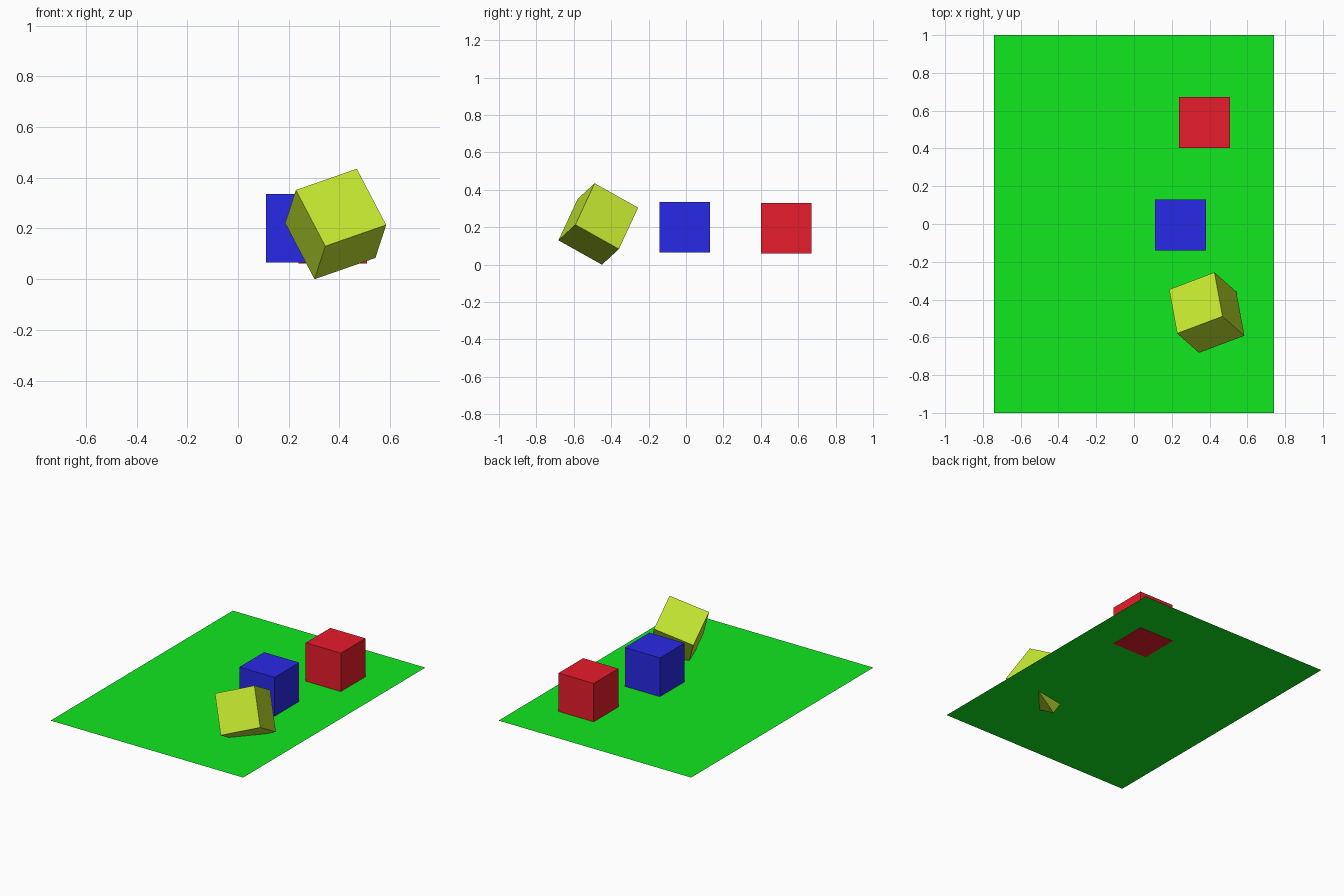
import bpy
from mathutils import Matrix, Vector

if "Cube" in bpy.data.objects:
    bpy.data.objects.remove(bpy.data.objects["Cube"])

SIZE = 0.27


def paint(obj, name, color):
    mat = bpy.data.materials.new(name)
    mat.diffuse_color = (*color, 1)
    mat.use_nodes = True
    mat.node_tree.nodes["Principled BSDF"].inputs["Base Color"].default_value = mat.diffuse_color
    obj.data.materials.append(mat)


def cube(name, center, color, axes=None):
    bpy.ops.mesh.primitive_cube_add(size=SIZE)
    obj = bpy.context.object
    obj.name = name
    rot = Matrix.Identity(4)
    if axes:
        # Orthonormal frame from two edge directions
        x = Vector(axes[0]).normalized()
        z = x.cross(Vector(axes[1])).normalized()
        rot = Matrix((x, z.cross(x), z)).transposed().to_4x4()
    obj.matrix_world = Matrix.Translation(center) @ rot
    paint(obj, name + "_paint", color)


# Flat ground sheet, pierced by the tumbling cube
bpy.ops.mesh.primitive_plane_add(size=2, location=(0, 0, 0.064))
sheet = bpy.context.object
sheet.name = "ground_sheet"
sheet.scale.x = 0.74
paint(sheet, "green_paint", (0.0056, 0.8, 0.014))

# Upright cubes
cube("blue_cube", (0.245, -0.006, 0.2005), (0.022, 0.022, 0.8))
cube("red_cube", (0.374, 0.537, 0.196), (0.8, 0.0116, 0.025))

# Tumbled cube balanced on a corner
cube("yellow_cube", (0.385, -0.469, 0.2175), (0.55, 0.8, 0.03),
     axes=((0.238, 0.09, 0.083), (-0.0425, 0.232, -0.13)))
